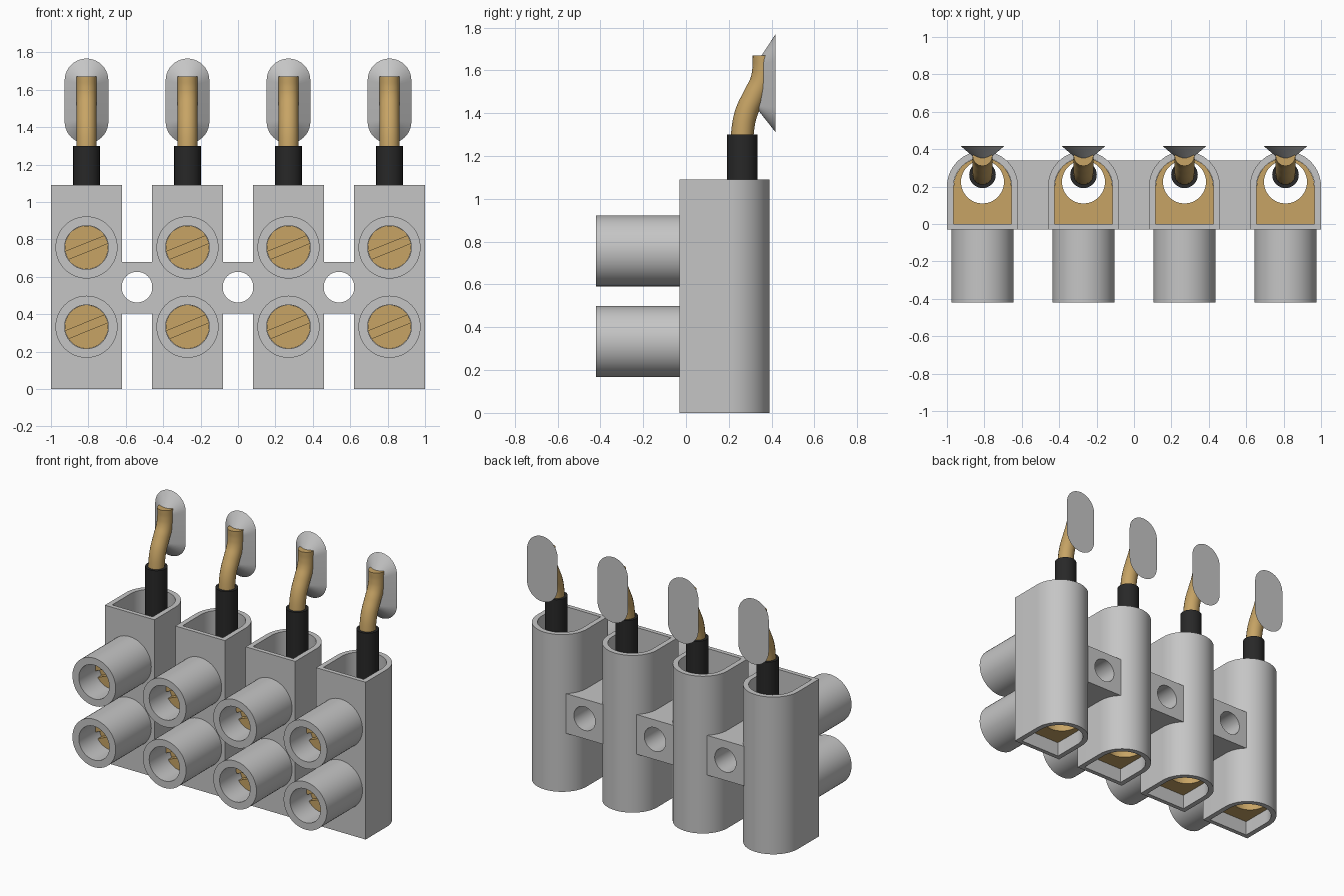
import bpy, bmesh, math

if "Cube" in bpy.data.objects:
    bpy.data.objects.remove(bpy.data.objects["Cube"], do_unlink=True)


def material(name, rgb):
    m = bpy.data.materials.new(name)
    m.use_nodes = True
    m.diffuse_color = (*rgb, 1)
    bsdf = m.node_tree.nodes["Principled BSDF"]
    bsdf.inputs["Base Color"].default_value = (*rgb, 1)
    bsdf.inputs["Roughness"].default_value = 0.6
    return m


GREY = material("light grey plastic", (0.56, 0.56, 0.56))
BRASS = material("brass", (0.57, 0.37, 0.13))
BLACK = material("black sleeve", (0.021, 0.021, 0.021))


def smooth(ob):
    bpy.ops.object.select_all(action='DESELECT')
    ob.select_set(True)
    bpy.context.view_layer.objects.active = ob
    bpy.ops.object.shade_smooth_by_angle(angle=math.radians(30))


def arc(cx, cy, r, a0, a1, n):
    """n + 1 points on an arc, angles in degrees."""
    angles = [math.radians(a0 + (a1 - a0) * i / n) for i in range(n + 1)]
    return [(cx + r * math.cos(a), cy + r * math.sin(a)) for a in angles]


def circle(cx, cy, r, n=48):
    return arc(cx, cy, r, 0, 360, n)[:-1]


def d_shape(cx, half, front):
    """Flat front, straight sides and a round back."""
    return [(cx - half, front), (cx + half, front)] + arc(cx, 0.2, half, 0, 180, 28)


def capsule(cx, cz, r, straight):
    return (arc(cx, cz + straight, r, 0, 180, 20)
            + arc(cx, cz - straight, r, 180, 360, 20))


def prism(name, loops, a, b, axis, mat, end_loops=None):
    """Solid between two flat ends; the first loop is the outline, others are holes."""
    bm = bmesh.new()
    ends = []
    for w, shape in ((a, loops), (b, end_loops or loops)):
        rings, edges = [], []
        for loop in shape:
            ring = [bm.verts.new((u, v, w) if axis == 'z' else (u, w, v)) for u, v in loop]
            edges += [bm.edges.new((ring[i - 1], ring[i])) for i in range(len(ring))]
            rings.append(ring)
        if len(rings) == 1:
            bm.faces.new(rings[0])
        else:
            bmesh.ops.triangle_fill(bm, use_beauty=True, edges=edges)
        ends.append(rings)
    for r0, r1 in zip(*ends):
        for i in range(len(r0)):
            bm.faces.new((r0[i - 1], r0[i], r1[i], r1[i - 1]))
    bmesh.ops.recalc_face_normals(bm, faces=bm.faces)
    me = bpy.data.meshes.new(name)
    bm.to_mesh(me)
    bm.free()
    me.materials.append(mat)
    ob = bpy.data.objects.new(name, me)
    bpy.context.collection.objects.link(ob)
    smooth(ob)
    return ob


def wire(name, x, path, radius):
    """Round bent wire through (y, z) points."""
    cu = bpy.data.curves.new(name, 'CURVE')
    cu.dimensions = '3D'
    cu.bevel_depth = radius
    cu.bevel_resolution = 6
    cu.use_fill_caps = True
    sp = cu.splines.new('BEZIER')
    sp.bezier_points.add(len(path) - 1)
    for p, (y, z) in zip(sp.bezier_points, path):
        p.co = (x, y, z)
        p.handle_left_type = p.handle_right_type = 'AUTO'
    sp.resolution_u = 8
    cu.materials.append(BRASS)
    ob = bpy.data.objects.new(name, cu)
    bpy.context.collection.objects.link(ob)
    bpy.ops.object.select_all(action='DESELECT')
    ob.select_set(True)
    bpy.context.view_layer.objects.active = ob
    bpy.ops.object.convert(target='MESH')
    smooth(bpy.context.view_layer.objects.active)


def screw(name, x, z):
    """Shank with two raised half discs that leave a tilted slot."""
    r, tilt = 0.116, 22
    prism(name + "_shank", [circle(x, z, r)], -0.2, 0.03, 'y', BRASS)
    gap = math.degrees(math.asin(0.022 / r))
    for side, turn in (("upper", 0), ("lower", 180)):
        half = arc(x, z, r, tilt + turn + gap, tilt + turn + 180 - gap, 24)
        prism(f"{name}_{side}_head", [half], -0.24, -0.2, 'y', BRASS)


WIRE_PATH = [(0.262, 1.22), (0.264, 1.31), (0.281, 1.40), (0.318, 1.48),
             (0.352, 1.55), (0.363, 1.61), (0.363, 1.67)]

# Four terminals
for i in range(4):
    x = -0.81 + 0.54 * i
    n = i + 1
    prism(f"housing_{n}", [d_shape(x, 0.19, -0.03), d_shape(x, 0.155, 0.0)],
          0, 1.09, 'z', GREY)
    prism(f"clamp_insert_{n}", [d_shape(x, 0.154, 0.001), circle(x, 0.225, 0.115)],
          0.10, 0.88, 'z', BRASS)

    # Screw tubes with slotted screws
    for level, z in (("lower", 0.333), ("upper", 0.757)):
        prism(f"{level}_screw_tube_{n}", [circle(x, z, 0.166), circle(x, z, 0.117)],
              -0.42, -0.028, 'y', GREY)
        screw(f"{level}_screw_{n}", x, z)

    # Sleeve, bare wire and flared contact pad
    prism(f"wire_sleeve_{n}", [circle(x, 0.263, 0.071, 32)], 0.75, 1.30, 'z', BLACK)
    wire(f"bare_wire_{n}", x, WIRE_PATH, 0.053)
    prism(f"contact_pad_{n}", [capsule(x, 1.54, 0.117, 0.11)], 0.417, 0.335, 'y', GREY,
          [capsule(x, 1.53, 0.02, 0.093)])

# Webs with mounting holes between the terminals
for i in range(3):
    x = -0.54 + 0.54 * i
    outline = [(x - 0.145, 0.405), (x + 0.145, 0.405), (x + 0.145, 0.68), (x - 0.145, 0.68)]
    prism(f"mounting_web_{i + 1}", [outline, circle(x, 0.545, 0.082)],
          -0.029, 0.34, 'y', GREY)
